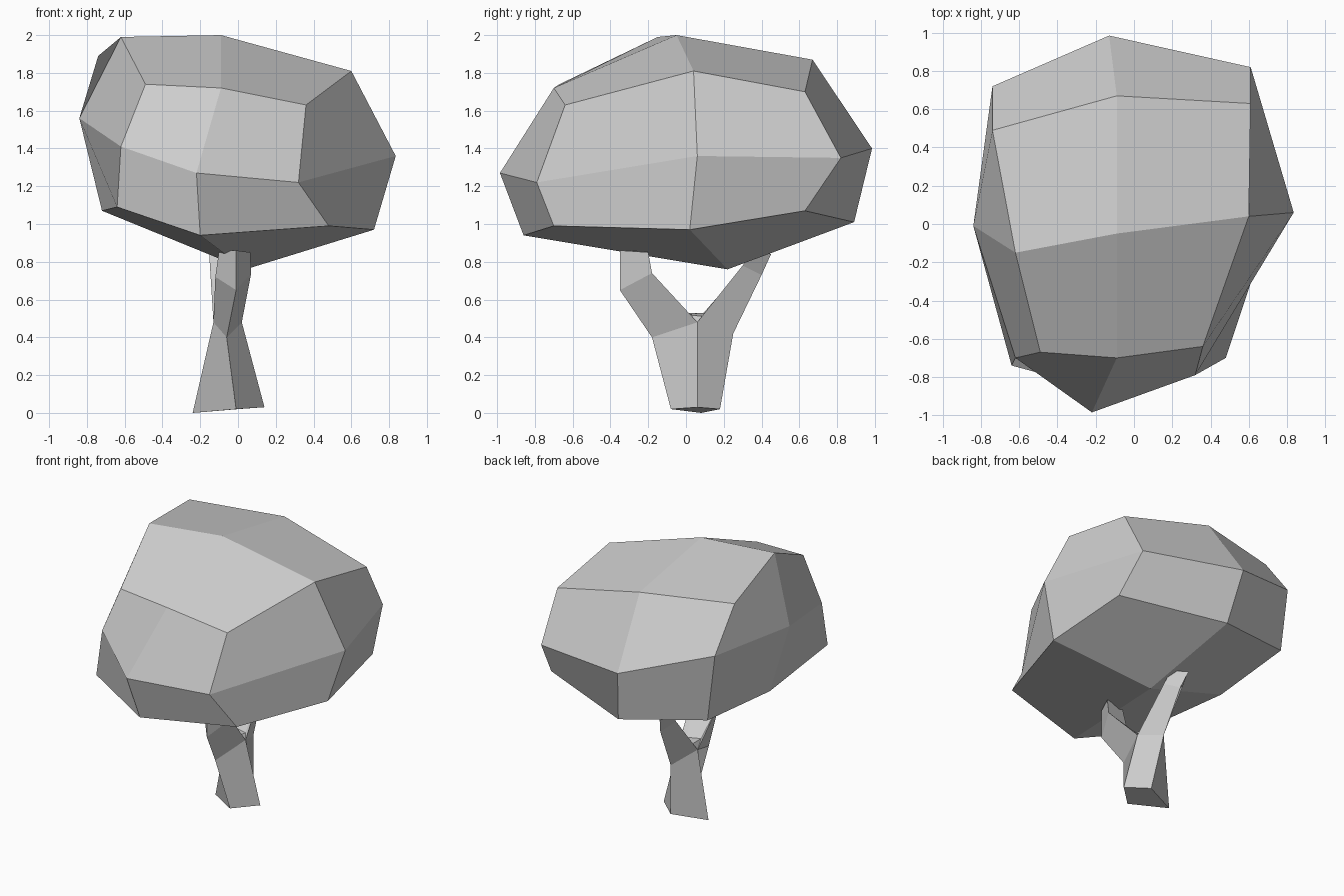
import bpy
import bmesh
from mathutils import Vector

default_cube = bpy.data.objects.get("Cube")
if default_cube:
    bpy.data.objects.remove(default_cube, do_unlink=True)


def make_material(name, colour):
    material = bpy.data.materials.new(name)
    material.use_nodes = True
    material.diffuse_color = colour
    material.node_tree.nodes["Principled BSDF"].inputs["Base Color"].default_value = colour
    return material


def add_ring(mesh, points):
    return [mesh.verts.new(Vector(point)) for point in points]


def loft(mesh, sections):
    """Join successive cross-sections with quads and return their vertex rings."""
    rings = [add_ring(mesh, section) for section in sections]
    for lower, upper in zip(rings, rings[1:]):
        count = len(lower)
        for i in range(count):
            j = (i + 1) % count
            mesh.faces.new((lower[j], upper[j], upper[i], lower[i]))
    return rings


def quad_cap(mesh, ring, centre):
    """Close an eight-sided ring with four quads that meet at a centre point."""
    hub = mesh.verts.new(Vector(centre))
    for i in range(1, len(ring), 2):
        mesh.faces.new((ring[i], ring[(i + 1) % 8], ring[(i + 2) % 8], hub))


def limb_section(outer, right, left):
    """Three-cornered section whose side corners each take two points of the fork."""
    return [outer, right, right, left, left]


def finish(mesh, name, material):
    bmesh.ops.remove_doubles(mesh, verts=mesh.verts[:], dist=0.001)
    bmesh.ops.recalc_face_normals(mesh, faces=mesh.faces[:])
    data = bpy.data.meshes.new(name)
    mesh.to_mesh(data)
    mesh.free()
    data.materials.append(material)
    part = bpy.data.objects.new(name, data)
    bpy.context.scene.collection.objects.link(part)
    return part


grey = make_material("plain_grey", (0.61, 0.61, 0.61, 1.0))

# Canopy: three faceted rings, each running from front left around the right side
canopy_lower = [
    (-.64, -.74, 1.09), (-.2, -.86, .94), (.48, -.7, .99), (.72, .02, .97),
    (.66, .63, 1.07), (-.07, .89, 1.01), (-.68, .72, 1.1), (-.72, .05, 1.07),
]
canopy_middle = [
    (-.62, -.7, 1.41), (-.22, -.985, 1.27), (.32, -.79, 1.22), (.835, .06, 1.36),
    (.61, .82, 1.35), (-.13, .985, 1.4), (-.74, .72, 1.59), (-.84, -.01, 1.56),
]
canopy_upper = [
    (-.49, -.67, 1.74), (-.09, -.7, 1.72), (.36, -.64, 1.63), (.6, .04, 1.81),
    (.61, .63, 1.7), (-.09, .67, 1.87), (-.74, .49, 1.89), (-.62, -.15, 1.99),
]
mesh = bmesh.new()
rings = loft(mesh, [canopy_lower, canopy_middle, canopy_upper])
quad_cap(mesh, rings[0], (.04, .22, .76))
quad_cap(mesh, rings[-1], (-.09, -.05, 2))
finish(mesh, "canopy", grey)

# Trunk: a four-sided stem that forks around a small seat
front, right, back, left = (-.06, -.18, .4), (.02, .06, .48), (-.05, .25, .42), (-.13, .05, .48)
seat_front_right, seat_front_left = (-.01, 0, .52), (-.11, -.02, .53)
seat_back_right, seat_back_left = (-.01, .1, .51), (-.11, .1, .53)
base = [(-.01, -.08, .02), (.14, .06, .03), (0, .18, .02), (-.24, .08, 0)]
mesh = bmesh.new()
stem = loft(mesh, [base, [front, right, back, left]])
mesh.faces.new(stem[0])
seat = (seat_front_right, seat_back_right, seat_back_left, seat_front_left)
for patch in (seat, (right, seat_back_right, seat_front_right),
              (left, seat_front_left, seat_back_left)):
    mesh.faces.new(add_ring(mesh, patch))

# Front and back limbs grow out of the fork towards the canopy
front_limb = [
    [front, right, seat_front_right, seat_front_left, left],
    limb_section((-.01, -.35, .65), (.07, -.18, .74), (-.12, -.22, .72)),
    limb_section((-.01, -.35, .86), (.065, -.2, .85), (-.1, -.24, .86)),
]
back_limb = [
    [back, right, seat_back_right, seat_back_left, left],
    limb_section((-.07, .4, .73), (-.01, .3, .78), (-.15, .33, .8)),
    limb_section((-.1, .45, .84), (-.02, .36, .86), (-.15, .38, .88)),
]
for limb in (front_limb, back_limb):
    mesh.faces.new(loft(mesh, limb)[-1])
finish(mesh, "forked_trunk", grey)
